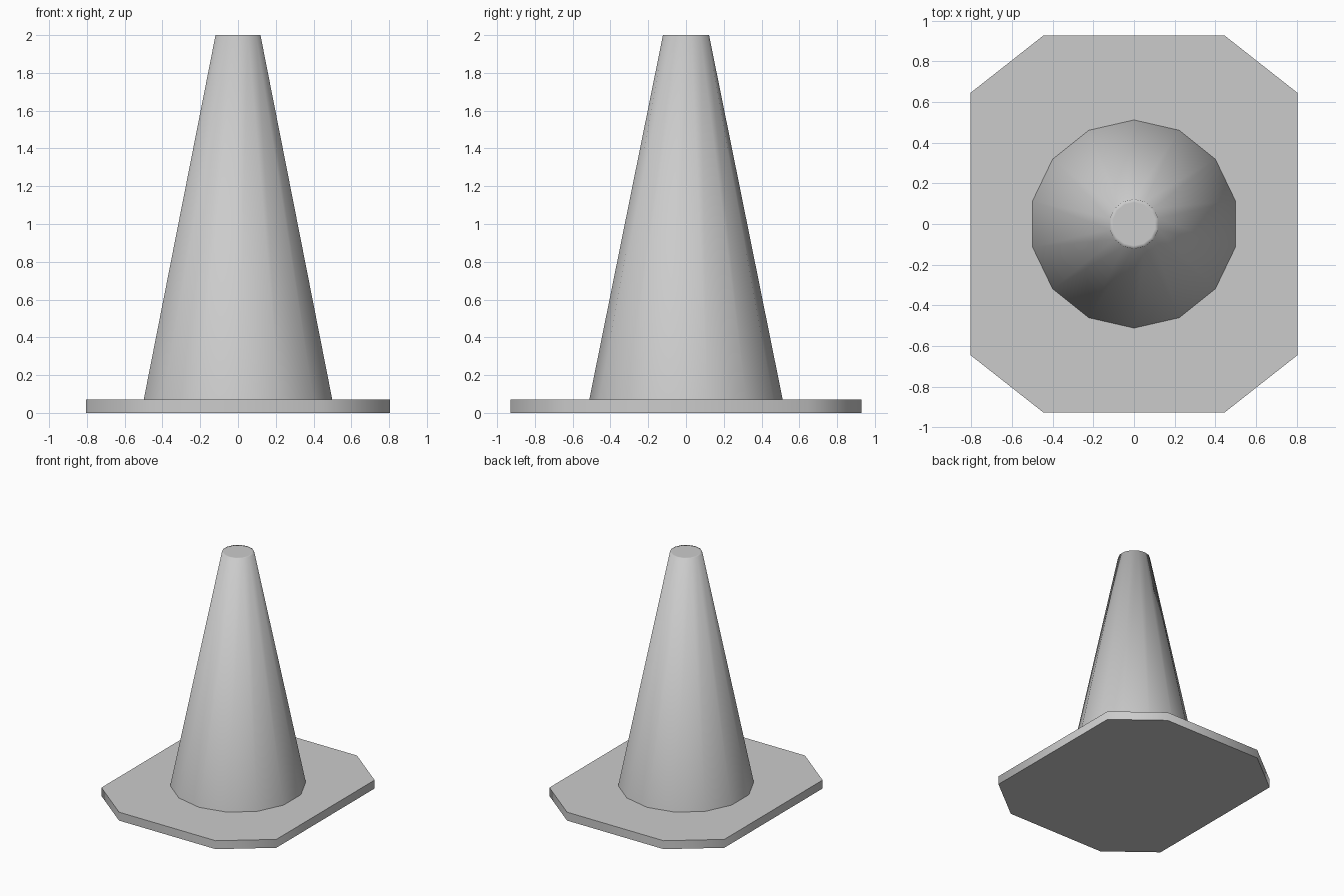
import bpy, bmesh
from math import pi, radians, sin, cos

if "Cube" in bpy.data.objects:
    bpy.data.objects.remove(bpy.data.objects["Cube"])


def make_object(name, bm):
    bmesh.ops.recalc_face_normals(bm, faces=bm.faces)
    mesh = bpy.data.meshes.new(name)
    bm.to_mesh(mesh)
    bm.free()
    obj = bpy.data.objects.new(name, mesh)
    bpy.context.collection.objects.link(obj)
    return obj


# Base plate: rectangle with cut corners, smooth around its rim
PLATE_H = 0.07
bm = bmesh.new()
outline = [(0.805, -0.645), (0.805, 0.645), (0.445, 0.928), (-0.445, 0.928),
           (-0.805, 0.645), (-0.805, -0.645), (-0.445, -0.928), (0.445, -0.928)]
face = bm.faces.new([bm.verts.new((x, y, 0)) for x, y in outline])
extruded = bmesh.ops.extrude_face_region(bm, geom=[face], use_keep_orig=True)
top = [v for v in extruded["geom"] if isinstance(v, bmesh.types.BMVert)]
bmesh.ops.translate(bm, verts=top, vec=(0, 0, PLATE_H))
plate = make_object("base_plate", bm)
bpy.context.view_layer.objects.active = plate
plate.select_set(True)
bpy.ops.object.shade_smooth_by_angle(angle=radians(60))

# Cone: 14 sides, narrow inset ring at the tip softens the rim shading
SIDES = 14
bm = bmesh.new()
rings = []
for r, z in [(0.512, PLATE_H), (0.122, 2.0), (0.106, 2.0)]:
    angles = [pi / 2 + 2 * pi * i / SIDES for i in range(SIDES)]
    rings.append([bm.verts.new((r * cos(a), r * sin(a), z)) for a in angles])
for low, high in zip(rings, rings[1:]):
    for i in range(SIDES):
        j = (i + 1) % SIDES
        bm.faces.new((low[i], low[j], high[j], high[i]))
bm.faces.new(rings[-1])
for f in bm.faces:
    f.smooth = True
make_object("cone", bm)
